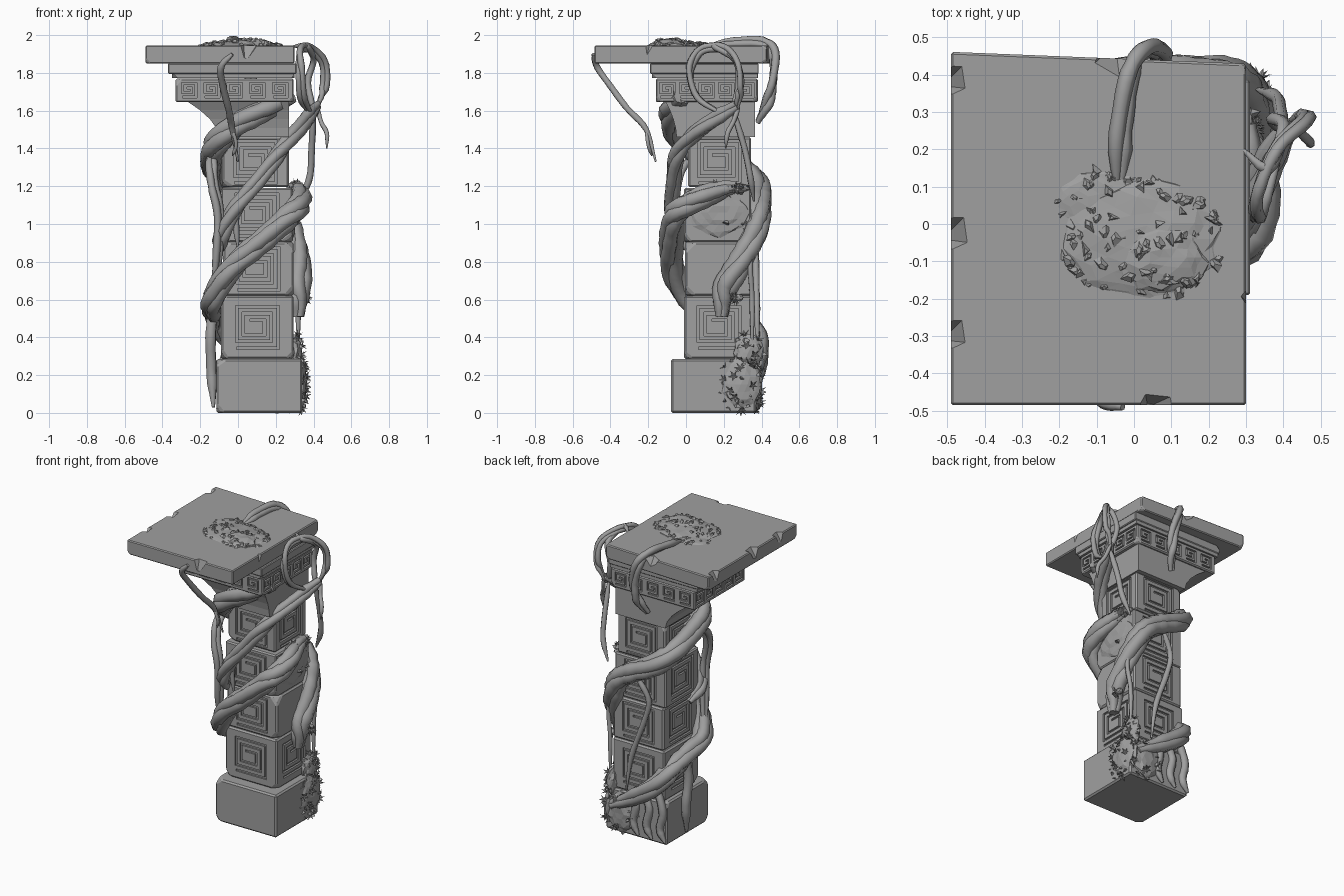
import bpy, bmesh, math, random
from mathutils import Vector, Matrix, Euler

random.seed(11)
cube = bpy.data.objects.get("Cube")
if cube:
    bpy.data.objects.remove(cube, do_unlink=True)

stone = bpy.data.materials.new("grey stone")
stone.use_nodes = True
GREY = (0.35, 0.35, 0.35, 1)
stone.diffuse_color = GREY
stone.node_tree.nodes["Principled BSDF"].inputs["Base Color"].default_value = GREY

FRONT, BACK = Vector((0, -1, 0)), Vector((0, 1, 0))
LEFT, RIGHT = Vector((1, 0, 0)), Vector((-1, 0, 0))
SIDES = (FRONT, BACK, LEFT, RIGHT)


def finish(name, bm):
    bmesh.ops.recalc_face_normals(bm, faces=bm.faces)
    mesh = bpy.data.meshes.new(name)
    bm.to_mesh(mesh)
    bm.free()
    mesh.materials.append(stone)
    obj = bpy.data.objects.new(name, mesh)
    bpy.context.collection.objects.link(obj)
    return obj


def block(name, lo, hi, chips=3, bite=0.03, bevel=0.01):
    """Worn stone block with a few corners sliced away."""
    bm = bmesh.new()
    lo, hi = Vector(lo), Vector(hi)
    bmesh.ops.create_cube(bm, size=1, matrix=Matrix.LocRotScale((lo + hi) / 2, None, hi - lo))
    for _ in range(chips):
        s = [random.choice((0, 1)) for _ in range(3)]
        corner = Vector([(lo, hi)[s[i]][i] for i in range(3)])
        n = Vector([(s[i] * 2 - 1) * random.uniform(0.5, 1) for i in range(3)]).normalized()
        cut = corner - n * bite * random.uniform(0.5, 1)
        bmesh.ops.bisect_plane(bm, geom=bm.verts[:] + bm.edges[:] + bm.faces[:],
                               plane_co=cut, plane_no=n, clear_outer=True)
        bmesh.ops.holes_fill(bm, edges=[e for e in bm.edges if e.is_boundary], sides=0)
    bmesh.ops.bevel(bm, geom=bm.edges[:], offset=bevel, segments=1, affect='EDGES', clamp_overlap=True)
    return finish(name, bm)


def spiral(half, pitch, turns):
    """Square spiral running inward."""
    pts, h = [(-half, -half)], half
    for _ in range(turns):
        pts += [(h, -h), (h, h), (-h, h), (-h, -h + pitch)]
        h -= pitch
    return [Vector(p) for p in pts[:-1]]


def groove(bm, path, width, origin, n, depth=0.012):
    """Add a mitred square-section channel along a path on a wall."""
    u = Vector((-n.y, n.x, 0))
    segs = [(b - a).normalized() for a, b in zip(path, path[1:])]
    norms = [Vector((-d.y, d.x)) for d in segs]
    rings = []
    for i, p in enumerate(path):
        a, b = norms[max(i - 1, 0)], norms[min(i, len(norms) - 1)]
        off = (a if a == b else a + b) * width / 2
        ring = []
        for q, d in ((p + off, -depth), (p + off, 0.02), (p - off, 0.02), (p - off, -depth)):
            ring.append(bm.verts.new(origin + u * q.x + Vector((0, 0, q.y)) + n * d))
        rings.append(ring)
    loft(bm, rings)


def loft(bm, rings):
    for r, s in zip(rings, rings[1:]):
        for k in range(4):
            bm.faces.new((r[k], r[(k + 1) % 4], s[(k + 1) % 4], s[k]))
    bm.faces.new(rings[0])
    bm.faces.new(rings[-1][::-1])


def carve(obj, bm):
    """Subtract a cutter mesh, then discard it."""
    cutter = finish("cutter", bm)
    cutter.hide_render = True
    mod = obj.modifiers.new("carve", 'BOOLEAN')
    mod.object, mod.operation, mod.solver = cutter, 'DIFFERENCE', 'EXACT'
    bpy.context.view_layer.objects.active = obj
    bpy.ops.object.modifier_apply(modifier=mod.name)
    bpy.data.objects.remove(cutter, do_unlink=True)


def wall_point(lo, hi, n):
    lo, hi = Vector(lo), Vector(hi)
    half = (hi - lo) / 2
    return (lo + hi) / 2 + Vector((n.x * half.x, n.y * half.y, 0))


# Plinth and the four carved shaft blocks
block("plinth", (-0.115, -0.08, 0), (0.34, 0.37, 0.285), 4, 0.03)
SHAFT = [("shaft_lower", (-0.09, -0.01, 0.285), (0.295, 0.36, 0.62), SIDES),
         ("shaft_second", (-0.08, -0.005, 0.62), (0.295, 0.355, 0.905), (FRONT, BACK, RIGHT)),
         ("shaft_third", (-0.09, -0.01, 0.905), (0.29, 0.345, 1.19), (FRONT, BACK, RIGHT)),
         ("shaft_upper", (-0.085, 0.01, 1.195), (0.27, 0.345, 1.46), SIDES)]
for name, lo, hi, sides in SHAFT:
    obj = block(name, lo, hi, 4, 0.03)
    cut = bmesh.new()
    for n in sides:
        groove(cut, spiral(0.11, 0.036, 3), 0.014, wall_point(lo, hi, n), n)
    carve(obj, cut)

# Capital: flared neck, carved frieze, moulding
bm = bmesh.new()
rings = []
for t in (0, 0.25, 0.5, 0.75, 1):
    f = t ** 1.8
    x0, y0, z = -0.1 - 0.17 * f, -0.05 - 0.06 * f, 1.46 + 0.19 * t
    rings.append([bm.verts.new((x, y, z)) for x, y in ((x0, y0), (0.27, y0), (0.27, 0.365), (x0, 0.365))])
loft(bm, rings)
finish("capital_neck", bm)

lo, hi = (-0.33, -0.16, 1.645), (0.295, 0.38, 1.77)
frieze = block("capital_frieze", lo, hi, 3, 0.025, 0.007)
cut = bmesh.new()
for n in SIDES:
    span = hi[0] - lo[0] if n.x == 0 else hi[1] - lo[1]
    u = Vector((-n.y, n.x, 0))
    for i in range(5):
        at = wall_point(lo, hi, n) + u * (i - 2) * span / 5.2
        groove(cut, spiral(0.036, 0.024, 2), 0.011, at, n)
carve(frieze, cut)
block("capital_moulding", (-0.35, -0.18, 1.772), (0.3, 0.38, 1.8), 2, 0.02, 0.006)
block("capital_upper_moulding", (-0.37, -0.19, 1.795), (0.31, 0.385, 1.85), 2, 0.02, 0.012)

# Overhanging top slab with notched rim and a slightly skewed back edge
slab = block("top_slab", (-0.49, -0.485, 1.85), (0.3, 0.445, 1.945), 4, 0.02, 0.006)
for v in slab.data.vertices:
    if v.co.y > 0.3:
        v.co.y -= (v.co.x + 0.1) * 0.04
cut = bmesh.new()
for x, y, r in ((-0.5, -0.03, 0.045), (-0.5, 0.38, 0.04), (-0.5, -0.3, 0.04),
                (0.05, -0.5, 0.05), (-0.05, 0.465, 0.05), (0.31, -0.2, 0.02)):
    bmesh.ops.create_cone(cut, cap_ends=True, segments=5, radius1=r * 0.3, radius2=r * 1.5, depth=0.1,
                          matrix=Matrix.LocRotScale((x, y, 1.925), Euler((0.2, 0.1, x * 9)), None))
carve(slab, cut)


# Vines
def smooth_path(pts, steps=5):
    pts = [Vector(p) for p in pts]
    pts = [2 * pts[0] - pts[1]] + pts + [2 * pts[-1] - pts[-2]]
    out = []
    for a, b, c, d in zip(pts, pts[1:], pts[2:], pts[3:]):
        for k in range(steps):
            t = k / steps
            out.append(0.5 * (2 * b + (c - a) * t + (2 * a - 5 * b + 4 * c - d) * t * t
                              + (3 * b - a - 3 * c + d) * t ** 3))
    return out + [pts[-2]]


def vine(name, pts, r, strands=1, tip=0.3):
    """Tapering stem, made of merging twisted strands when thick."""
    path = smooth_path(pts)
    curve = bpy.data.curves.new(name, 'CURVE')
    curve.dimensions, curve.bevel_depth, curve.bevel_resolution = '3D', 1.0, 1
    curve.use_fill_caps = True
    last = len(path) - 1
    for s in range(strands):
        sp = curve.splines.new('POLY')
        sp.points.add(last)
        for i, p in enumerate(path):
            f = i / last
            size = r * min(1, 0.5 + 5 * f, tip + 3 * (1 - f)) * random.uniform(0.94, 1.06)
            tan = (path[min(i + 1, last)] - path[max(i - 1, 0)]).normalized()
            u = tan.cross(Vector((0.3, 0.2, 1))).normalized()
            v = tan.cross(u)
            ang = s * math.tau / strands + i * 0.09
            if strands > 1:
                p = p + (u * math.cos(ang) + v * math.sin(ang)) * size * 0.4
                size *= 0.68
            sp.points[i].co = (*p, 1)
            sp.points[i].radius = size
    curve.materials.append(stone)
    obj = bpy.data.objects.new(name, curve)
    bpy.context.collection.objects.link(obj)


vine("thick_vine_low", [(0.29, 0.37, 0.17), (0.12, 0.375, 0.27), (-0.04, 0.37, 0.39), (-0.11, 0.3, 0.49),
     (-0.125, 0.14, 0.55), (-0.13, 0.01, 0.61), (-0.03, -0.07, 0.77), (0.14, -0.075, 0.92),
     (0.29, -0.05, 1.06), (0.33, 0.06, 1.13), (0.31, 0.18, 1.18), (0.3, 0.27, 1.2)], 0.062, 4, 0.5)
vine("thick_vine_high", [(0.32, 0.19, 0.51), (0.32, 0.2, 0.64), (0.32, 0.28, 0.78), (0.29, 0.35, 0.92),
     (0.23, 0.385, 1.04), (0.12, 0.39, 1.12), (-0.03, 0.38, 1.2), (-0.12, 0.3, 1.28), (-0.13, 0.13, 1.35),
     (-0.11, -0.01, 1.43), (0, -0.07, 1.53), (0.14, -0.07, 1.61), (0.28, -0.02, 1.68)], 0.066, 4, 0.75)
vine("middle_vine", [(-0.08, 0.08, 0.85), (-0.09, -0.03, 0.93), (-0.02, -0.07, 1.07), (0.1, -0.07, 1.22),
     (0.22, -0.04, 1.38), (0.31, 0.06, 1.49), (0.37, 0.18, 1.57), (0.42, 0.27, 1.63)], 0.042, 3, 0.6)
vine("front_left_vine", [(-0.13, 0.12, 1.4), (-0.14, 0, 1.32), (-0.13, -0.05, 1.2), (-0.1, -0.06, 1.05),
     (-0.11, -0.04, 0.8), (-0.14, 0, 0.6)], 0.03, 2)
vine("side_loop", [(0.42, 0.27, 1.62), (0.46, 0.29, 1.74), (0.45, 0.27, 1.86), (0.38, 0.2, 1.93),
     (0.33, 0.08, 1.92), (0.33, 0.02, 1.81), (0.34, 0.06, 1.67), (0.38, 0.18, 1.59)], 0.025, 2, 0.6)
vine("side_loop_upper", [(0.4, 0.25, 1.6), (0.37, 0.28, 1.75), (0.4, 0.26, 1.87), (0.36, 0.15, 1.94),
     (0.29, 0.2, 1.94)], 0.018)
vine("back_arch", [(-0.04, 0.12, 1.94), (-0.035, 0.25, 1.96), (-0.01, 0.4, 1.96), (0.03, 0.465, 1.9),
     (0.07, 0.46, 1.76), (0.06, 0.43, 1.64), (0.02, 0.38, 1.54)], 0.032, 2, 0.6)
vine("front_hanging_vine", [(-0.03, -0.49, 1.9), (-0.09, -0.47, 1.83), (-0.08, -0.4, 1.73),
     (-0.05, -0.31, 1.61), (-0.03, -0.21, 1.5), (0, -0.16, 1.33)], 0.018)
vine("front_hanging_twig", [(-0.03, -0.21, 1.5), (-0.01, -0.2, 1.42), (-0.03, -0.18, 1.36)], 0.01)
vine("front_tendril", [(0.02, -0.07, 1.15), (-0.01, -0.05, 1.03), (0, -0.04, 0.87)], 0.016)
vine("side_tendril", [(0.42, 0.28, 1.62), (0.44, 0.25, 1.54), (0.47, 0.22, 1.48), (0.47, 0.21, 1.4)], 0.013)
vine("side_drop", [(0.4, 0.25, 1.6), (0.39, 0.31, 1.4), (0.38, 0.34, 1.25), (0.33, 0.36, 1.12)], 0.018)
vine("back_tendril", [(0.1, 0.39, 1.1), (0.02, 0.37, 0.95), (0.05, 0.37, 0.8), (0.14, 0.375, 0.55),
     (0.18, 0.38, 0.3)], 0.018)
vine("corner_tendril", [(0.32, 0.35, 0.95), (0.34, 0.34, 0.78), (0.32, 0.35, 0.6), (0.32, 0.35, 0.3)], 0.015)
for i, x in enumerate((-0.09, 0.01, 0.11)):
    vine("root_%d" % (i + 1), [(x + 0.05, 0.37, 0.38 - i * 0.06), (x, 0.375, 0.22), (x + 0.02, 0.375, 0.1),
         (x - 0.02, 0.38, 0.02)], 0.026)
vine("side_root", [(-0.13, 0.2, 0.56), (-0.145, 0.18, 0.4), (-0.14, 0.2, 0.22), (-0.13, 0.18, 0.03)], 0.03)


# Moss mounds with leaf rosettes, and loose rubble
def mound(name, centre, radii, up, leaves=0, shards=0):
    bm = bmesh.new()
    centre, radii = Vector(centre), Vector(radii)
    bmesh.ops.create_icosphere(bm, subdivisions=3, radius=1)
    for v in bm.verts:
        v.co = centre + v.co * random.uniform(0.88, 1.05) * radii

    def spot():
        d = Vector([random.gauss(0, 1) for _ in range(3)]).normalized()
        if d.dot(up) < 0:
            d = d.reflect(up)
        return d, centre + d * radii
    for _ in range(leaves):
        d, p = spot()
        for k in range(5):
            turn = d.to_track_quat('Z', 'Y') @ Euler((0.95, 0, 0)).to_quaternion()
            turn.rotate(Matrix.Rotation(k * math.tau / 5, 3, d))
            at = p + turn @ Vector((0, 0, 0.016))
            bmesh.ops.create_cone(bm, cap_ends=True, segments=4, radius1=0.011, radius2=0, depth=0.038,
                                  matrix=Matrix.LocRotScale(at, turn, (1, 0.4, 1)))
    for _ in range(shards):
        d, p = spot()
        s = random.uniform(0.01, 0.022)
        spin = Euler([random.uniform(-0.6, 0.6), random.uniform(-0.6, 0.6), random.uniform(0, 6)])
        bmesh.ops.create_cone(bm, cap_ends=True, segments=random.choice((3, 4, 5)), radius1=s,
                              radius2=s * 0.4, depth=s * 0.8, matrix=Matrix.LocRotScale(p, spin, (1.3, 0.8, 1)))
    finish(name, bm)


UP = Vector((0, 0, 1))
mound("top_rubble", (0.02, -0.04, 1.94), (0.22, 0.16, 0.03), UP, 0, 60)
mound("top_rubble_heap", (0.07, -0.09, 1.945), (0.13, 0.1, 0.036), UP, 0, 25)
mound("top_rubble_edge", (-0.1, 0.06, 1.94), (0.11, 0.09, 0.016), UP, 0, 18)
mound("corner_moss", (0.32, 0.29, 0.15), (0.045, 0.115, 0.15), LEFT, 14, 16)
mound("corner_moss_upper", (0.3, 0.33, 0.32), (0.04, 0.08, 0.1), LEFT, 9, 8)
mound("back_moss", (0.22, 0.36, 0.14), (0.12, 0.045, 0.14), BACK, 8, 12)
mound("wall_patch", (0.28, 0.17, 1.06), (0.03, 0.17, 0.14), LEFT, 0, 12)
mound("wall_moss", (0.29, 0.22, 1.19), (0.035, 0.12, 0.03), LEFT, 7, 8)
mound("vine_sprout", (0.35, 0.28, 0.61), (0.02, 0.025, 0.02), LEFT, 4)
